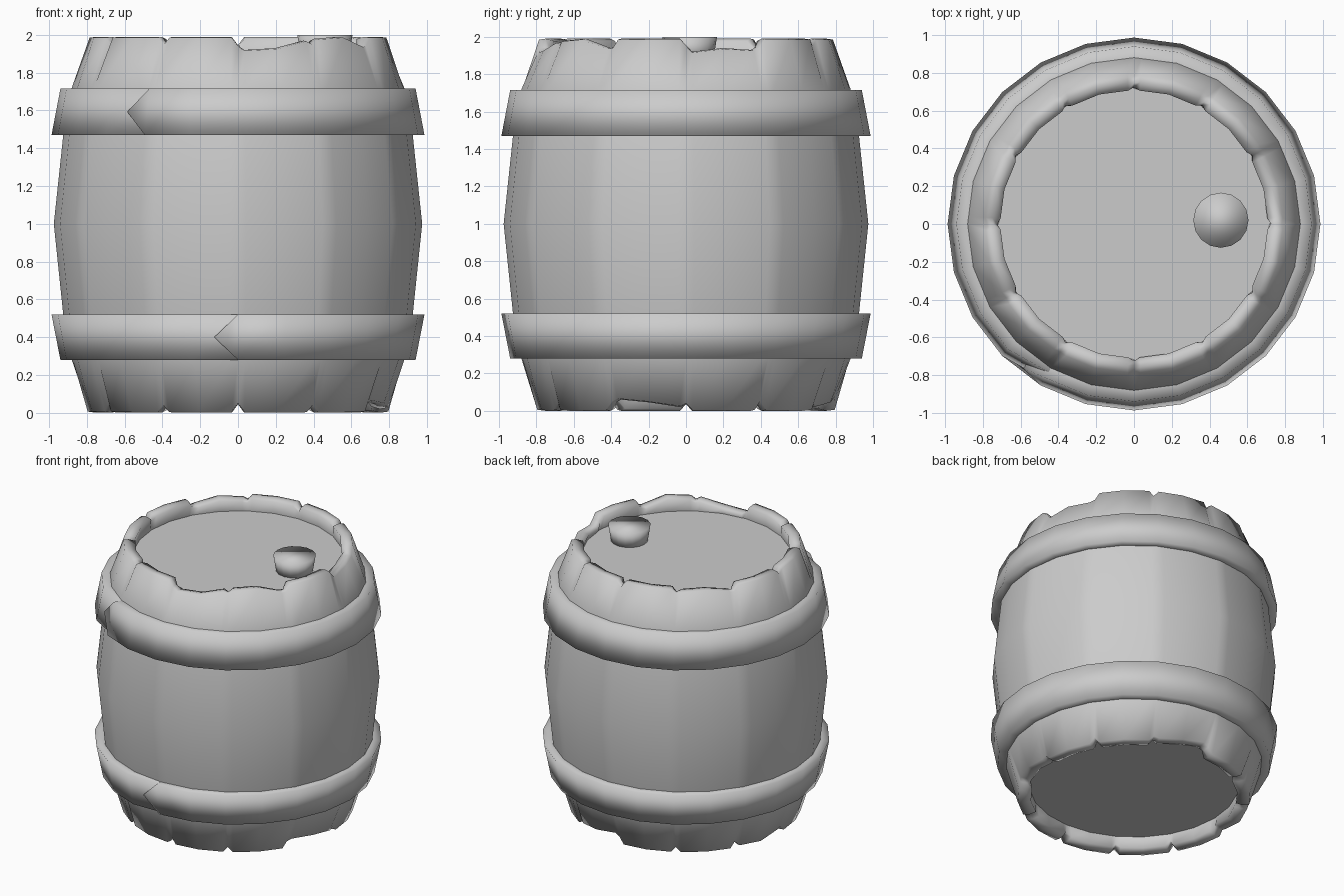
import bpy, bmesh, math
from math import radians, sin, cos

if "Cube" in bpy.data.objects:
    bpy.data.objects.remove(bpy.data.objects["Cube"])

SIDES = 24
STEP = 360 / SIDES


def polar(r, deg, z):
    return (r * cos(radians(deg)), r * sin(radians(deg)), z)


def chord(r, deg):
    # radius on the flat side of a 24-gon, so extra columns keep its outline
    return r * cos(radians(STEP / 2)) / cos(radians(deg % STEP - STEP / 2))


def finish(name, bm, smooth=True):
    bmesh.ops.recalc_face_normals(bm, faces=bm.faces[:])
    me = bpy.data.meshes.new(name)
    bm.to_mesh(me)
    bm.free()
    for p in me.polygons:
        p.use_smooth = smooth
    ob = bpy.data.objects.new(name, me)
    bpy.context.collection.objects.link(ob)
    return ob


# Barrel wall: 12 staves, V notches between them, a few chipped stave ends
OFFSETS = (0, 2.5, 15, 27.5)
TOP_CHIPS = {9: (.07, .06, .02), 0: (.07, .05, .06), 4: (.02, .01, .04), 10: (.01, 0, .05)}
LOW_CHIPS = {11: (.06, .045, .02), 2: (.02, .04, .07), 5: (.01, 0, .03)}


def wear(stave, k, chips):
    if k == 0:
        return .045 if stave % 2 else .035
    return chips.get(stave, (0, 0, 0))[k - 1]


# (radius, z, rim: -1 bottom, 1 top)
PROFILE = [(.72, .11, 0), (.71, .012, -1), (.755, 0, -1), (.80, .006, -1), (.88, .28, 0),
           (.925, .52, 0), (.975, 1.0, 0), (.925, 1.47, 0), (.88, 1.72, 0),
           (.79, 1.985, 1), (.755, 1.99, 1), (.71, 1.978, 1), (.72, 1.88, 0)]

bm = bmesh.new()
cols = []
for stave in range(12):
    for k, off in enumerate(OFFSETS):
        deg = stave * 30 + off
        col = []
        for r, z, rim in PROFILE:
            if rim:
                d = wear(stave, k, TOP_CHIPS if rim > 0 else LOW_CHIPS)
                z -= rim * d
                if k == 0:
                    r += .015 if r < .75 else -.008
            col.append(bm.verts.new(polar(chord(r, deg), deg, z)))
        cols.append(col)
for i, a in enumerate(cols):
    b = cols[(i + 1) % len(cols)]
    for j in range(len(PROFILE) - 1):
        bm.faces.new((a[j], b[j], b[j + 1], a[j + 1]))
finish("barrel_staves", bm)

# Flat recessed heads
for name, z, flip in (("top_head", 1.885, 1), ("bottom_head", .105, -1)):
    bm = bmesh.new()
    bm.faces.new([bm.verts.new(polar(.735, flip * i * STEP, z)) for i in range(SIDES)])
    me = bpy.data.meshes.new(name)
    bm.to_mesh(me)
    bm.free()
    bpy.context.collection.objects.link(bpy.data.objects.new(name, me))


# Hoops: strips wrapped once round, pointed end lapping over the sunken other end
def hoop(name, z0, r0, z1, r1, start):
    bm = bmesh.new()
    cols = []
    for i in range(SIDES + 1):
        s = .035 if i == SIDES else 0
        deg = start + i * STEP
        cols.append([bm.verts.new(polar(r - s, deg, z)) for r, z in
                     ((r0 - .07, z0), (r0, z0), (r1, z1), (r1 - .07, z1))])
    for a, b in zip(cols, cols[1:]):
        for j in range(3):
            bm.faces.new((a[j], b[j], b[j + 1], a[j + 1]))
    ib, ob, ot, it = cols[0]
    rm, zm = (r0 + r1) / 2, (z0 + z1) / 2
    tip = bm.verts.new(polar(rm, start - 7.5, zm))
    inner = bm.verts.new(polar(rm - .06, start - 7.5, zm))
    bm.faces.new((ob, ot, tip))
    bm.faces.new((ib, ob, tip, inner))
    bm.faces.new((ot, it, inner, tip))
    finish(name, bm)


hoop("lower_hoop", .28, .94, .52, .987, 270)
hoop("upper_hoop", 1.47, .987, 1.715, .94, 240)

# Tapered plug
bm = bmesh.new()
bmesh.ops.create_cone(bm, cap_ends=True, segments=16, radius1=.125, radius2=.146, depth=.13)
bmesh.ops.translate(bm, verts=bm.verts[:], vec=(.46, .02, 1.935))
finish("plug", bm)
